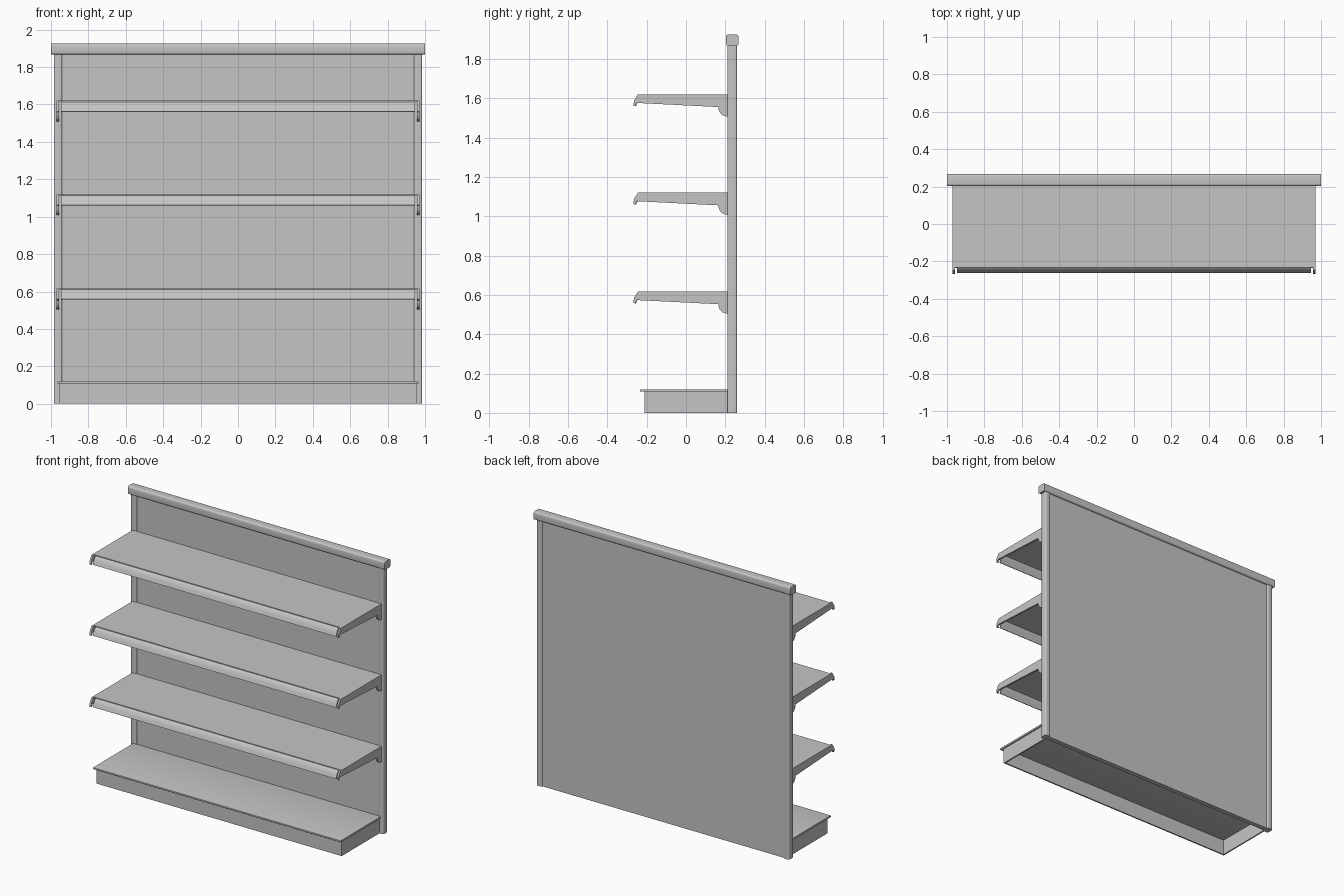
import bpy, bmesh, math

cube = bpy.data.objects.get("Cube")
if cube:
    bpy.data.objects.remove(cube, do_unlink=True)

GREY = (0.56, 0.56, 0.56, 1)
steel = bpy.data.materials.new("grey_steel")
steel.use_nodes = True
steel.diffuse_color = GREY
steel.node_tree.nodes["Principled BSDF"].inputs["Base Color"].default_value = GREY


def finish(name, bm, smooth_angle=40):
    bmesh.ops.recalc_face_normals(bm, faces=bm.faces)
    mesh = bpy.data.meshes.new(name)
    bm.to_mesh(mesh)
    bm.free()
    mesh.materials.append(steel)
    obj = bpy.data.objects.new(name, mesh)
    bpy.context.collection.objects.link(obj)
    bpy.ops.object.select_all(action='DESELECT')
    obj.select_set(True)
    bpy.context.view_layer.objects.active = obj
    bpy.ops.object.shade_smooth_by_angle(angle=math.radians(smooth_angle))
    return obj


def box(name, x, y, z, radius=0):
    """Box from (low, high) ranges, with optional rounded edges."""
    bm = bmesh.new()
    bmesh.ops.create_cube(bm, size=1)
    for v in bm.verts:
        for i, (lo, hi) in enumerate((x, y, z)):
            v.co[i] = lo if v.co[i] < 0 else hi
    if radius:
        # Round only the edges along the longest direction
        sizes = [hi - lo for lo, hi in (x, y, z)]
        axis = sizes.index(max(sizes))
        edges = [e for e in bm.edges
                 if abs(e.verts[0].co[axis] - e.verts[1].co[axis]) > 0.5]
        bmesh.ops.bevel(bm, geom=edges, offset=radius, segments=4,
                        profile=0.5, affect='EDGES')
    return finish(name, bm)


def extrude_yz(name, profile, x0, x1, z=0):
    """Closed side profile of (y, z) points extruded along x."""
    bm = bmesh.new()
    face = bm.faces.new([bm.verts.new((x0, py, pz + z)) for py, pz in profile])
    new = bmesh.ops.extrude_face_region(bm, geom=[face])["geom"]
    verts = [g for g in new if isinstance(g, bmesh.types.BMVert)]
    bmesh.ops.translate(bm, verts=verts, vec=(x1 - x0, 0, 0))
    return finish(name, bm)


def pair(maker, name, x0, x1, *args):
    """Build a part on both sides."""
    maker("left_" + name, x0, x1, *args)
    maker("right_" + name, -x1, -x0, *args)


# Back frame
box("back_panel", (-0.945, 0.945), (0.218, 0.252), (0, 1.88))
pair(lambda n, a, b: box(n, (a, b), (0.21, 0.26), (0, 1.88), 0.01), "upright", 0.94, 0.985)
box("top_rail", (-1, 1), (0.203, 0.267), (1.867, 1.925), 0.012)

# Base: open-bottomed plinth with a thin deck
box("plinth_front", (-0.955, 0.955), (-0.21, -0.2), (0, 0.11))
pair(lambda n, a, b: box(n, (a, b), (-0.2, 0.21), (0, 0.11)), "plinth_side", 0.945, 0.955)
box("base_deck", (-0.965, 0.965), (-0.235, 0.215), (0.108, 0.12), 0.003)

# Shelf sheet with folded back edge
sheet = [(0.212, 0), (-0.232, 0), (-0.232, -0.008), (0.204, -0.008),
         (0.204, -0.03), (0.212, -0.03)]
# Sloping front rail
rail = [(-0.23, -0.004), (-0.238, -0.01), (-0.246, -0.017), (-0.253, -0.033),
        (-0.258, -0.045), (-0.262, -0.057), (-0.254, -0.06),
        (-0.246, -0.04), (-0.23, -0.012)]
# Tapered bracket with a rounded heel
heel = [(0.21 + 0.045 * math.cos(math.radians(a)),
         -0.067 + 0.045 * math.sin(math.radians(a))) for a in range(180, 271, 15)]
bracket = [(0.212, 0), (-0.245, 0), (-0.264, -0.03), (-0.268, -0.058),
           (-0.257, -0.06), (-0.252, -0.043)] + [(0.165, -0.064)] + heel

for level, z in (("lower", 0.617), ("middle", 1.12), ("upper", 1.62)):
    extrude_yz(level + "_shelf", sheet, -0.957, 0.957, z)
    extrude_yz(level + "_shelf_rail", rail, -0.947, 0.947, z)
    pair(lambda n, a, b: extrude_yz(n, bracket, a, b, z), level + "_bracket", 0.957, 0.97)
